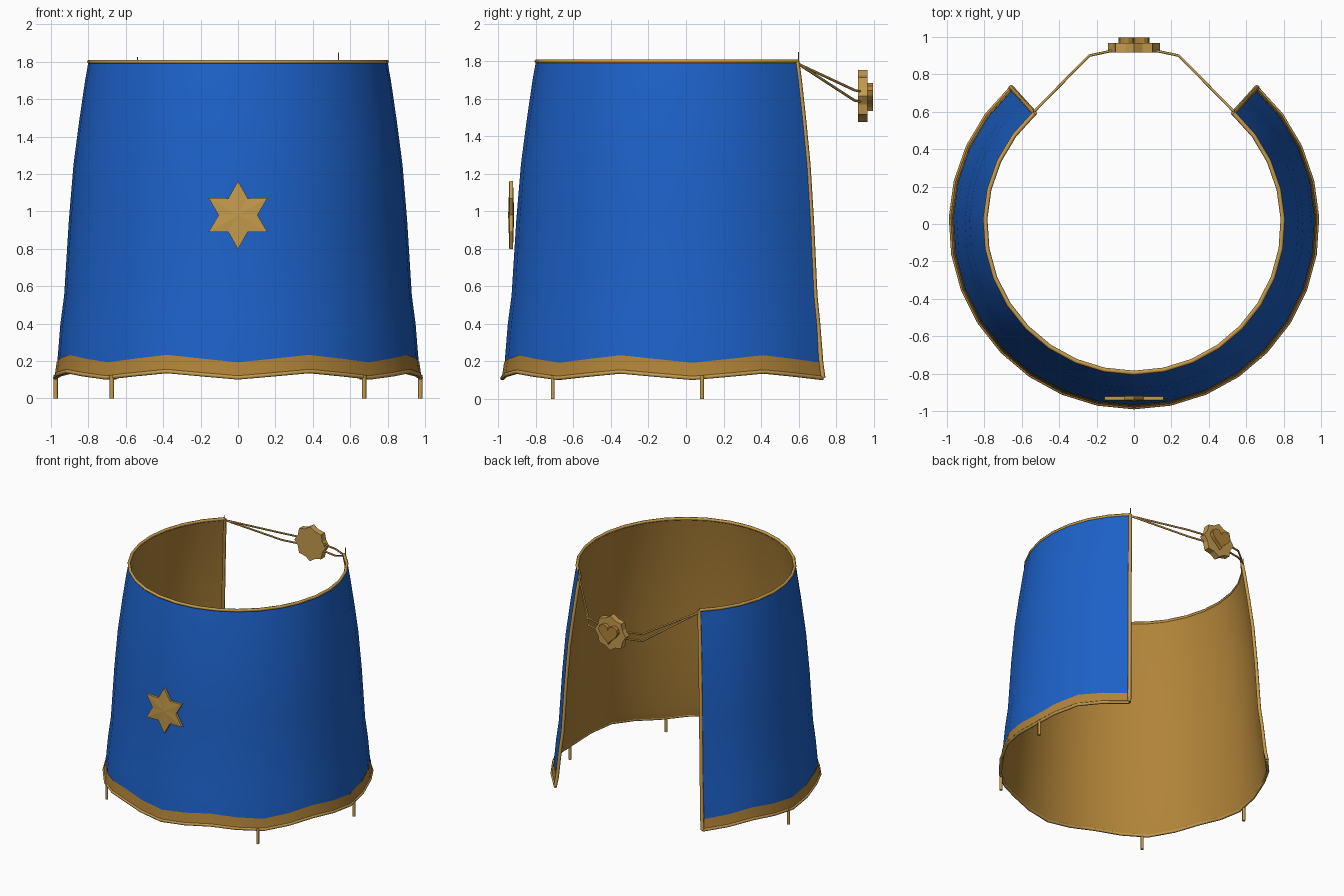
import bpy, bmesh
from math import sin, cos, pi, radians

if "Cube" in bpy.data.objects:
    bpy.data.objects.remove(bpy.data.objects["Cube"])


def material(name, color):
    m = bpy.data.materials.new(name)
    m.diffuse_color = (*color, 1)
    m.use_nodes = True
    m.node_tree.nodes["Principled BSDF"].inputs["Base Color"].default_value = m.diffuse_color
    return m


BLUE = material("blue_cloth", (0.012, 0.12, 0.58))
GOLD = material("gold_trim", (0.56, 0.33, 0.075))
DARK = material("gold_cloth", (0.44, 0.23, 0.04))

HALF = radians(138)      # half sweep of the cloak, measured from the front
SEGS = 24
ANGLES = [-HALF + 2 * HALF * i / SEGS for i in range(SEGS + 1)]
BODY = [(0.8, 1.8), (0.818, 1.7), (0.85, 1.48), (0.88, 1.25), (0.905, 0.95),
        (0.93, 0.55), (0.95, 0.4)]


def wave(a):
    return cos(a * 2 * pi / radians(46))


def ring(r, z, amp=0.0):
    return [(r * sin(a), -r * cos(a), z - amp * wave(a)) for a in ANGLES]


def smooth(ob, angle=40):
    bpy.ops.object.select_all(action='DESELECT')
    ob.select_set(True)
    bpy.context.view_layer.objects.active = ob
    bpy.ops.object.shade_smooth_by_angle(angle=radians(angle))


def mesh_object(name, verts, faces, mat):
    me = bpy.data.meshes.new(name)
    me.from_pydata(verts, [], faces)
    me.materials.append(mat)
    ob = bpy.data.objects.new(name, me)
    bpy.context.collection.objects.link(ob)
    return ob


def sheet(name, rows, mat, flip=False):
    n = len(rows[0])
    faces = []
    for i in range(len(rows) - 1):
        for j in range(n - 1):
            f = ((i + 1) * n + j, (i + 1) * n + j + 1, i * n + j + 1, i * n + j)
            faces.append(f[::-1] if flip else f)
    ob = mesh_object(name, [p for r in rows for p in r], faces, mat)
    smooth(ob, 60)
    return ob


def tube(name, points, radius, mat=GOLD):
    cu = bpy.data.curves.new(name, 'CURVE')
    cu.dimensions = '3D'
    cu.bevel_depth = radius
    cu.bevel_resolution = 1
    cu.use_fill_caps = True
    sp = cu.splines.new('POLY')
    sp.points.add(len(points) - 1)
    for p, co in zip(sp.points, points):
        p.co = (*co, 1)
    cu.materials.append(mat)
    ob = bpy.data.objects.new(name, cu)
    bpy.context.collection.objects.link(ob)
    return ob


def plate(name, outline, y0, y1, mat, z, dome=0.0):
    # outline in the xz plane, extruded along y, with optional raised centres
    n = len(outline)
    verts = [(x, y, z + h) for y in (y0, y1) for x, h in outline]
    verts += [(0, y0 - dome, z), (0, y1 + dome, z)]
    faces = []
    for i in range(n):
        k = (i + 1) % n
        faces += [(i, k, n + k, n + i), (2 * n, k, i), (2 * n + 1, n + i, n + k)]
    ob = mesh_object(name, verts, faces, mat)
    bm = bmesh.new()
    bm.from_mesh(ob.data)
    bmesh.ops.recalc_face_normals(bm, faces=bm.faces)
    bm.to_mesh(ob.data)
    bm.free()
    return ob


def star(n, outer, inner):
    return [((inner if i % 2 else outer) * sin(pi * i / n),
             (inner if i % 2 else outer) * cos(pi * i / n)) for i in range(2 * n)]


# Cloth: blue outside, gold lining and wavy hem band
hem_top, hem_low = ring(0.967, 0.21, 0.02), ring(0.982, 0.13, 0.017)
sheet("cloak_outside", [ring(r, z) for r, z in BODY] + [hem_top], BLUE)
sheet("hem_band", [ring(0.97, 0.213, 0.02), hem_low], DARK)
sheet("cloak_lining", [ring(r - 0.012, z) for r, z in BODY]
      + [ring(0.955, 0.21, 0.02), ring(0.97, 0.13, 0.017)], DARK, flip=True)

# Piping around all edges
tube("collar_piping", ring(0.796, 1.8), 0.012)
tube("hem_piping", ring(0.979, 0.128, 0.017), 0.012)
for side, idx in (("left", 0), ("right", -1)):
    pts = [ring(r - 0.005, z)[idx] for r, z in BODY] + [hem_top[idx], hem_low[idx]]
    tube(side + "_edge_piping", pts, 0.014)

for s, side in ((-1, "left"), (1, "right")):
    # Support pegs under the low points of the hem
    for a, place in ((43.5, "front"), (95, "side")):
        x, y = s * 0.979 * sin(radians(a)), -0.979 * cos(radians(a))
        tube(f"{side}_{place}_peg", [(x, y, 0), (x, y, 0.125)], 0.012)
    # Twin cords from the collar to the clasp
    for z, place in ((1.645, "upper"), (1.59, "lower")):
        tube(f"{side}_{place}_cord", [(s * 0.535, 0.6, 1.785), (s * 0.24, 0.9, z),
                                      (s * 0.1, 0.93, z - 0.005)], 0.007)
    # Loose thread end at the corner
    tube(side + "_cord_end", [(s * 0.538, 0.6, 1.79),
                              (s * 0.538, 0.6, 1.85 if s > 0 else 1.825)], 0.003)

# Six-pointed star on the front
plate("front_star", star(6, 0.182, 0.104), -0.942, -0.922, GOLD, 0.98, dome=0.006)

# Scalloped clasp with a raised heart
plate("clasp_disc", star(8, 0.139, 0.118), 0.918, 0.967, GOLD, 1.615)
heart = []
for i in range(24):
    t = 2 * pi * i / 24
    heart.append((0.084 * sin(t) ** 3,
                  0.0052 * (13 * cos(t) - 5 * cos(2 * t) - 2 * cos(3 * t) - cos(4 * t)) + 0.008))
plate("clasp_heart", heart, 0.96, 0.997, DARK, 1.615)
